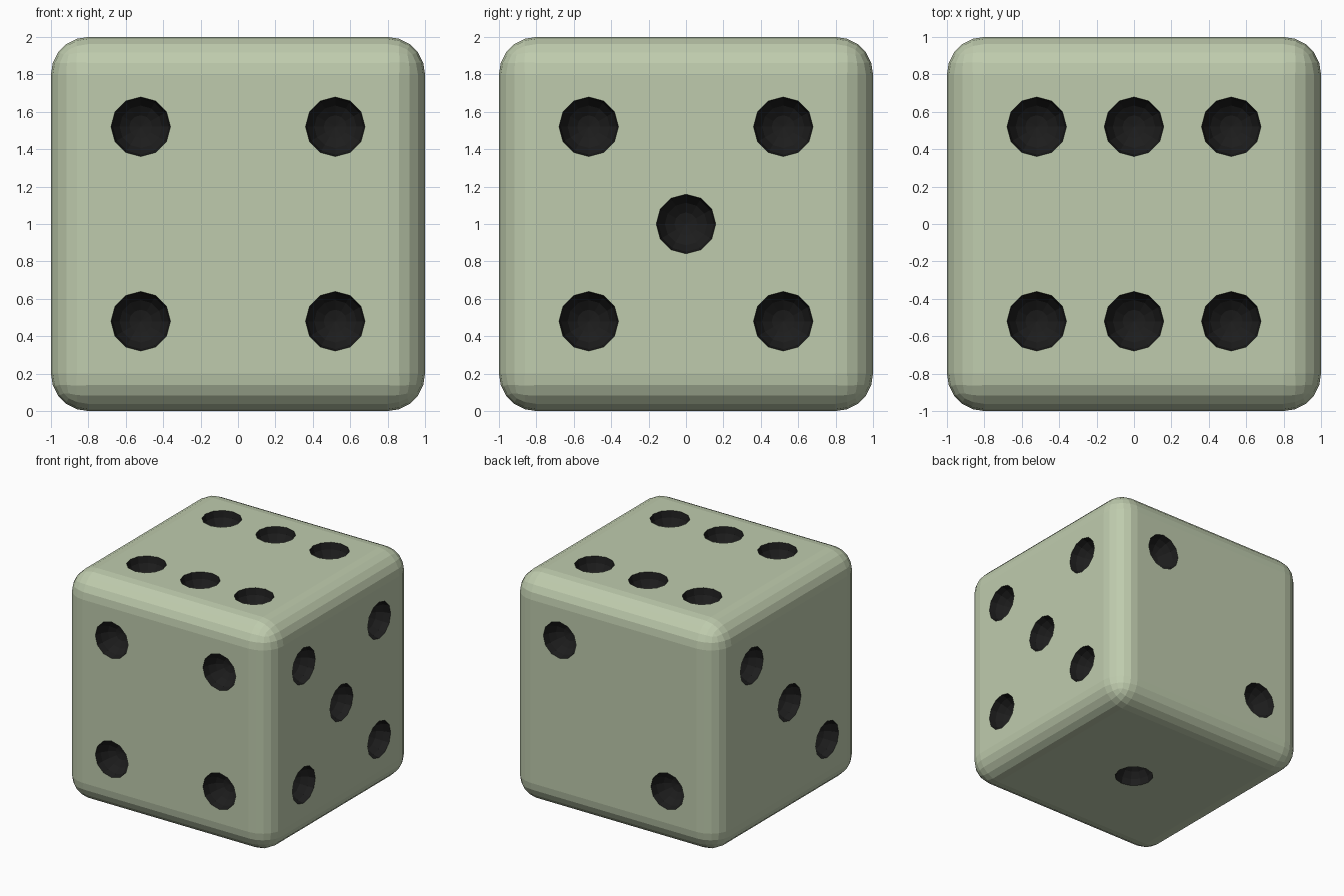
import bpy, bmesh
from mathutils import Vector, Matrix

if "Cube" in bpy.data.objects:
    bpy.data.objects.remove(bpy.data.objects["Cube"])


def material(name, color):
    m = bpy.data.materials.new(name)
    m.diffuse_color = color
    m.use_nodes = True
    m.node_tree.nodes["Principled BSDF"].inputs["Base Color"].default_value = m.diffuse_color
    return m


def add_object(name, bm, mats):
    mesh = bpy.data.meshes.new(name)
    bm.to_mesh(mesh)
    bm.free()
    for m in mats:
        mesh.materials.append(m)
    ob = bpy.data.objects.new(name, mesh)
    bpy.context.collection.objects.link(ob)
    return ob


mats = [material("ivory", (0.52, 0.60, 0.42, 1)), material("black", (0.012, 0.012, 0.012, 1))]

# Rounded cube body
bm = bmesh.new()
bmesh.ops.create_cube(bm, size=2, matrix=Matrix.Translation((0, 0, 1)))
bmesh.ops.bevel(bm, geom=bm.edges[:], offset=0.2, segments=5, profile=0.5, affect='EDGES')
die = add_object("die_body", bm, mats)

# Pip layouts: face normal, then pip offsets from the face centre in units of P
P, R = 0.52, 0.16
corners = [(a, b) for a in (-1, 1) for b in (-1, 1)]
faces = [
    ((0, -1, 0), [(a, 0, b) for a, b in corners]),                               # front: 4
    ((1, 0, 0), [(0, a, b) for a, b in corners + [(0, 0)]]),                     # right: 5
    ((0, 0, 1), [(a, b, 0) for a in (-1, 0, 1) for b in (-1, 1)]),               # top: 6
    ((0, 0, -1), [(0, 0, 0)]),                                                   # bottom: 1
    ((0, 1, 0), [(1, 0, 1), (-1, 0, -1)]),                                       # back: 2
    ((-1, 0, 0), [(0, 1, 1), (0, 0, 0), (0, -1, -1)]),                           # left: 3
]

# One cutter mesh holding a low-poly ball for every pip
bm = bmesh.new()
for normal, pips in faces:
    n = Vector(normal)
    turn = n.to_track_quat('Z', 'Y').to_matrix().to_4x4()
    for p in pips:
        centre = Vector((0, 0, 1)) + n * 1.005 + Vector(p) * P
        bmesh.ops.create_uvsphere(bm, u_segments=12, v_segments=8, radius=R,
                                  matrix=Matrix.Translation(centre) @ turn)
for f in bm.faces:
    f.material_index = 1
cutter = add_object("pip_cutter", bm, mats)
cutter.hide_render = True
cutter.hide_set(True)

# Hollow the pips out of the body; the cut faces stay black
cut = die.modifiers.new("pips", 'BOOLEAN')
cut.operation = 'DIFFERENCE'
cut.solver = 'EXACT'
cut.object = cutter
